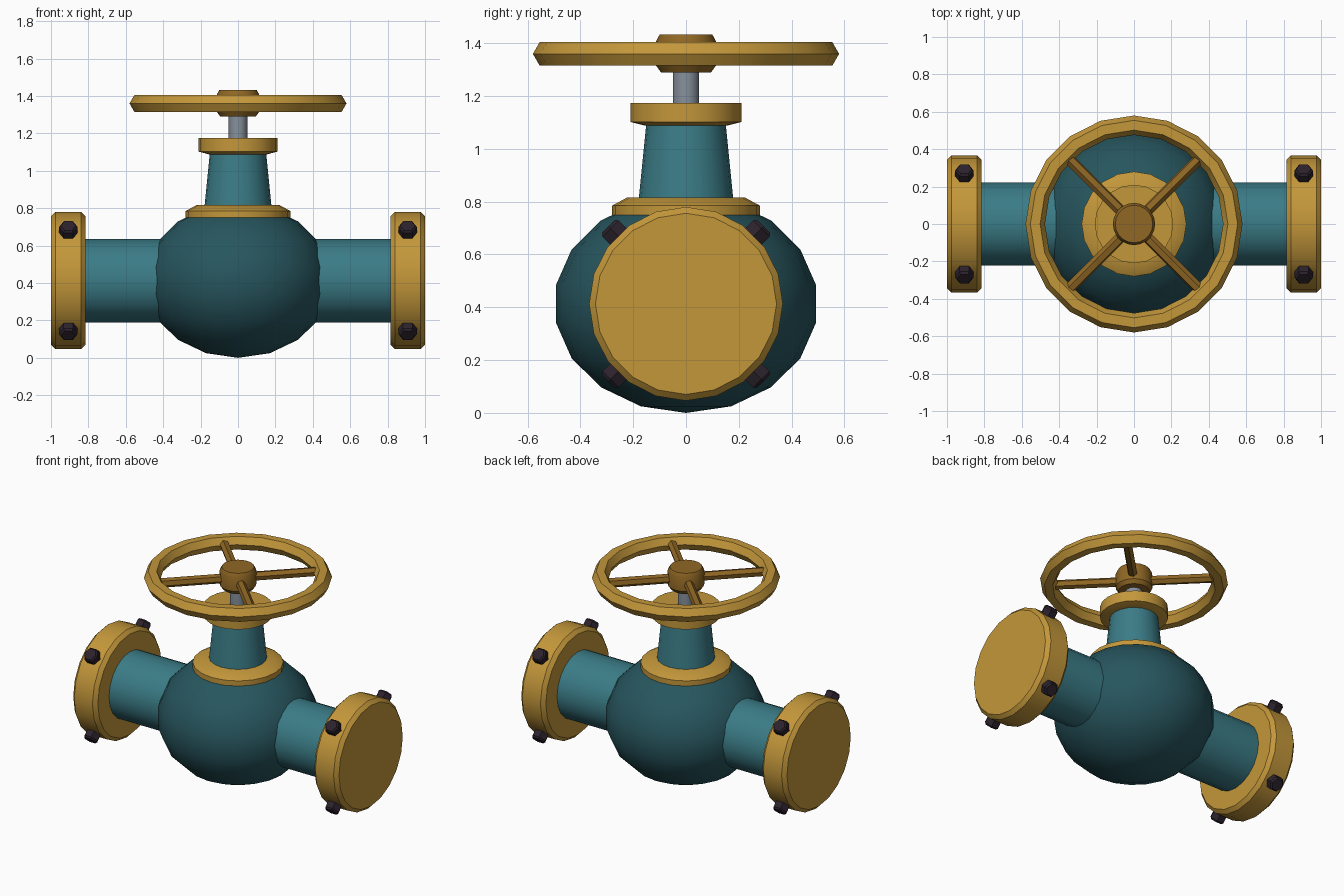
import bpy, bmesh, math
from mathutils import Matrix, Vector

if "Cube" in bpy.data.objects:
    bpy.data.objects.remove(bpy.data.objects["Cube"])


def material(name, rgb):
    m = bpy.data.materials.new(name)
    m.diffuse_color = (*rgb, 1)
    m.use_nodes = True
    m.node_tree.nodes["Principled BSDF"].inputs["Base Color"].default_value = m.diffuse_color
    return m


GOLD = material("gold", (0.55, 0.31, 0.043))
BRONZE = material("bronze", (0.28, 0.137, 0.018))
TEAL = material("teal", (0.043, 0.2, 0.24))
DARK_TEAL = material("dark teal", (0.02, 0.092, 0.112))
STEEL = material("steel", (0.24, 0.28, 0.33))
BOLT = material("dark bolt", (0.025, 0.016, 0.026))

ZC = 0.413  # height of the pipe axis


def lathe(name, profile, mat, axis=(0, 0, 1), origin=(0, 0, 0), sides=20, closed=False):
    """Spin (radius, height) points about an axis; radius 0 makes a pole, open ends are capped."""
    bm = bmesh.new()
    rings = []
    for r, h in profile:
        n = 1 if r == 0 else sides
        rings.append([bm.verts.new((r * math.cos(2 * math.pi * i / sides),
                                    r * math.sin(2 * math.pi * i / sides), h)) for i in range(n)])
    pairs = list(zip(rings, rings[1:]))
    if closed:
        pairs.append((rings[-1], rings[0]))
    for a, b in pairs:
        for i in range(sides):
            j = (i + 1) % sides
            corners = [a[i % len(a)], a[j % len(a)], b[j % len(b)], b[i % len(b)]]
            bm.faces.new(list(dict.fromkeys(corners)))
    if not closed:
        for ring in (rings[0], rings[-1]):
            if len(ring) > 1:
                bm.faces.new(ring)
    bmesh.ops.recalc_face_normals(bm, faces=bm.faces)
    turn = Vector((0, 0, 1)).rotation_difference(Vector(axis)).to_matrix().to_4x4()
    bm.transform(Matrix.Translation(origin) @ turn)
    mesh = bpy.data.meshes.new(name)
    bm.to_mesh(mesh)
    bm.free()
    mesh.materials.append(mat)
    ob = bpy.data.objects.new(name, mesh)
    bpy.context.collection.objects.link(ob)
    bpy.ops.object.select_all(action='DESELECT')
    bpy.context.view_layer.objects.active = ob
    ob.select_set(True)
    bpy.ops.object.shade_smooth_by_angle(angle=math.radians(30))
    return ob


# Squashed round body
body = [(0, -ZC)]
for k in range(1, 9):
    a = math.radians(20 * k)
    body.append((0.5 * math.sin(a), -ZC * math.cos(a)))
body.append((0, ZC))
lathe("valve_body", body, DARK_TEAL, origin=(0, 0, ZC))

# Pipes, end flanges and radial bolts on both sides
for s, side in ((1, "right"), (-1, "left")):
    lathe(f"{side}_pipe", [(0.223, 0.2), (0.223, 0.85)], TEAL, (s, 0, 0), (0, 0, ZC))
    lathe(f"{side}_flange", [(0.343, 0.815), (0.367, 0.839), (0.367, 0.976), (0.343, 1.0)],
          GOLD, (s, 0, 0), (0, 0, ZC))
    for k in range(4):
        a = math.radians(45 + 90 * k)
        lathe(f"{side}_bolt_{k + 1}", [(0.05, 0.32), (0.05, 0.404), (0.04, 0.415)], BOLT,
              (0, math.cos(a), math.sin(a)), (s * 0.907, 0, ZC), sides=6)
        # turn the hexagon so two corners point along the pipe
        ob = bpy.context.object
        d = Vector((0, math.cos(a), math.sin(a)))
        o = Vector((s * 0.907, 0, ZC))
        corner = ob.data.vertices[0].co - o
        corner -= d * corner.dot(d)
        ang = math.atan2(corner.cross(Vector((1, 0, 0))).dot(d), corner.x)
        ob.data.transform(Matrix.Translation(o) @ Matrix.Rotation(ang, 4, d) @ Matrix.Translation(-o))

# Bonnet, neck and stem
lathe("bonnet_flange", [(0.28, 0.75), (0.28, 0.785), (0.223, 0.816)], GOLD)
lathe("neck", [(0.181, 0.79), (0.15, 1.1)], TEAL)
lathe("neck_cap", [(0.155, 1.088), (0.21, 1.102), (0.21, 1.174)], GOLD)
lathe("stem", [(0.05, 1.15), (0.05, 1.32)], STEEL, sides=16)

# Hand wheel: hexagonal-section rim, hub and four spokes
rim = [(0.528 + 0.052 * math.cos(math.radians(60 * k)),
        1.36 + 0.052 * math.sin(math.radians(60 * k))) for k in range(6)]
lathe("wheel_rim", rim, GOLD, closed=True)
lathe("wheel_hub", [(0.095, 1.29), (0.113, 1.315), (0.113, 1.408), (0.1, 1.433)], BRONZE)
for k in range(4):
    a = math.radians(45 + 90 * k)
    lathe(f"wheel_spoke_{k + 1}", [(0.03, 0.05), (0.03, 0.5)], BRONZE,
          (math.cos(a), math.sin(a), 0), (0, 0, 1.36), sides=6)
